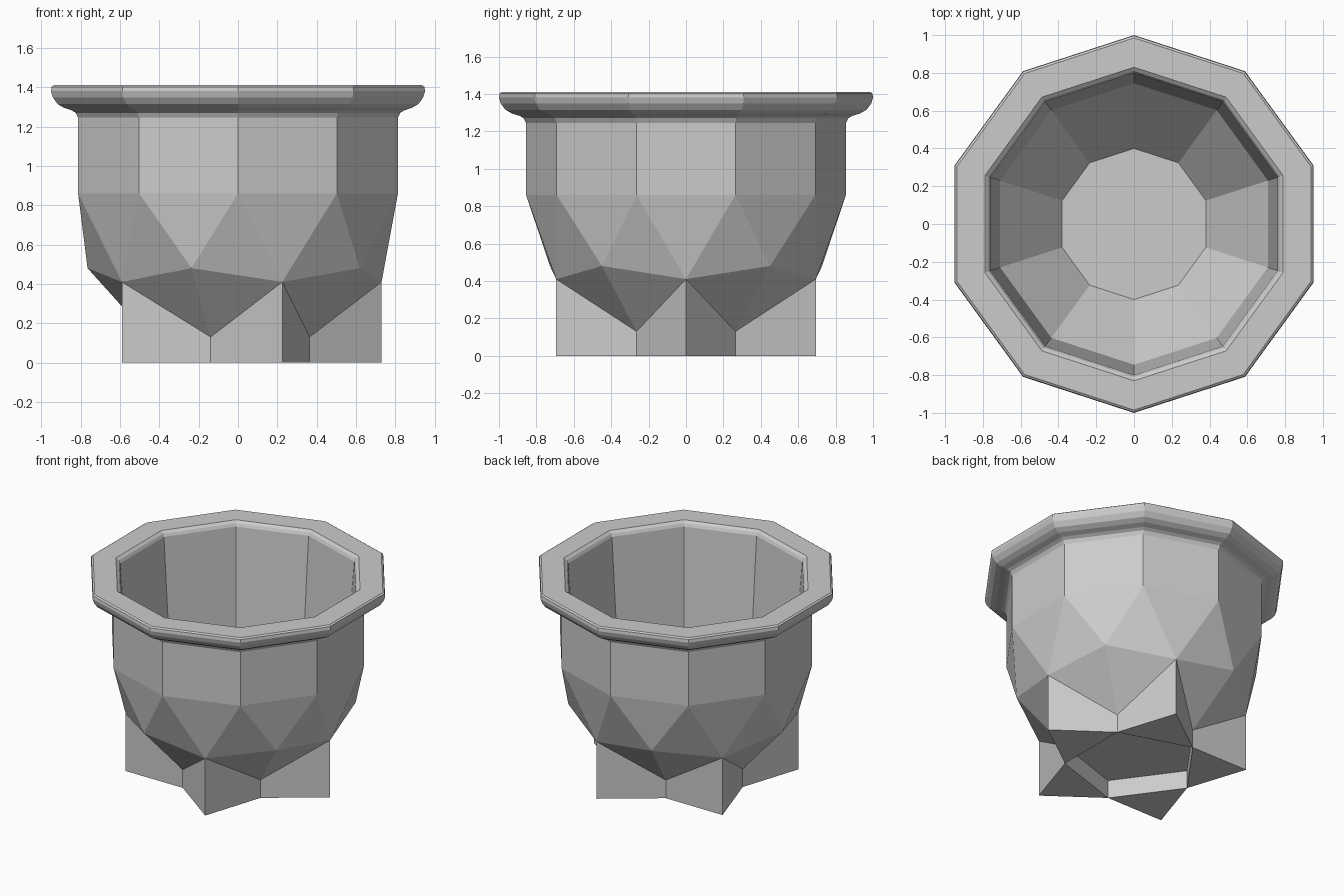
import bpy, bmesh
from math import cos, sin, radians

if "Cube" in bpy.data.objects:
    bpy.data.objects.remove(bpy.data.objects["Cube"])


def polar(r, deg, z):
    return (r * cos(radians(deg)), r * sin(radians(deg)), z)


def finish(bm, name):
    bmesh.ops.recalc_face_normals(bm, faces=bm.faces[:])
    mesh = bpy.data.meshes.new(name)
    bm.to_mesh(mesh)
    bm.free()
    obj = bpy.data.objects.new(name, mesh)
    bpy.context.collection.objects.link(obj)
    return obj


N = 10
STAR_R, STAR_Z = 0.73, 0.41      # tips of the five feet
NOTCH_R, NOTCH_Z = 0.45, 0.13    # corners between the feet

# Planter bowl: decagonal profile (radius, height) from inner floor, over the rim, to the outer wall
profile = [
    (0.40, 0.24), (0.745, 0.66), (0.80, 1.375), (0.81, 1.395), (0.83, 1.41),
    (0.985, 1.41), (0.997, 1.402), (1.0, 1.38), (0.99, 1.348), (0.965, 1.315),
    (0.93, 1.295), (0.89, 1.283), (0.868, 1.27), (0.855, 1.245), (0.855, 0.86),
]
bm = bmesh.new()
rings = [[bm.verts.new(polar(r, 18 + 36 * k, z)) for k in range(N)] for r, z in profile]
bm.faces.new(rings[0])
for a, b in zip(rings, rings[1:]):
    for k in range(N):
        j = (k + 1) % N
        bm.faces.new((a[k], a[j], b[j], b[k]))

# Faceted lower body: alternating ring of triangles, then down to a small pentagon base
wall = rings[-1]
low = [bm.verts.new(polar(0.765, 36 * k, 0.48) if k % 2 else polar(STAR_R, 36 * k, STAR_Z))
       for k in range(N)]
base = [bm.verts.new(polar(NOTCH_R, 36 + 72 * k, NOTCH_Z)) for k in range(5)]
for k in range(N):
    j = (k + 1) % N
    bm.faces.new((wall[k], low[k], low[j]))
    bm.faces.new((wall[k], low[j], wall[j]))
for k in range(5):
    tip, mid, nxt = low[2 * k], low[2 * k + 1], low[(2 * k + 2) % N]
    bm.faces.new((mid, tip, base[k]))
    bm.faces.new((mid, base[k], nxt))
    bm.faces.new((tip, base[k - 1], base[k]))
bm.faces.new(base)
finish(bm, "planter_bowl")

# Five wedge feet forming a star around an open pentagon recess
bm = bmesh.new()
for k in range(5):
    a = 72 * k
    plan = [(STAR_R, a, STAR_Z), (NOTCH_R, a + 36, NOTCH_Z), (NOTCH_R, a - 36, NOTCH_Z)]
    top = [bm.verts.new(polar(*p)) for p in plan]
    bot = [bm.verts.new(polar(r, d, 0)) for r, d, _ in plan]
    bm.faces.new(bot)
    for i in range(3):
        j = (i + 1) % 3
        bm.faces.new((top[i], top[j], bot[j], bot[i]))
    bm.faces.new(top)
finish(bm, "star_feet")
